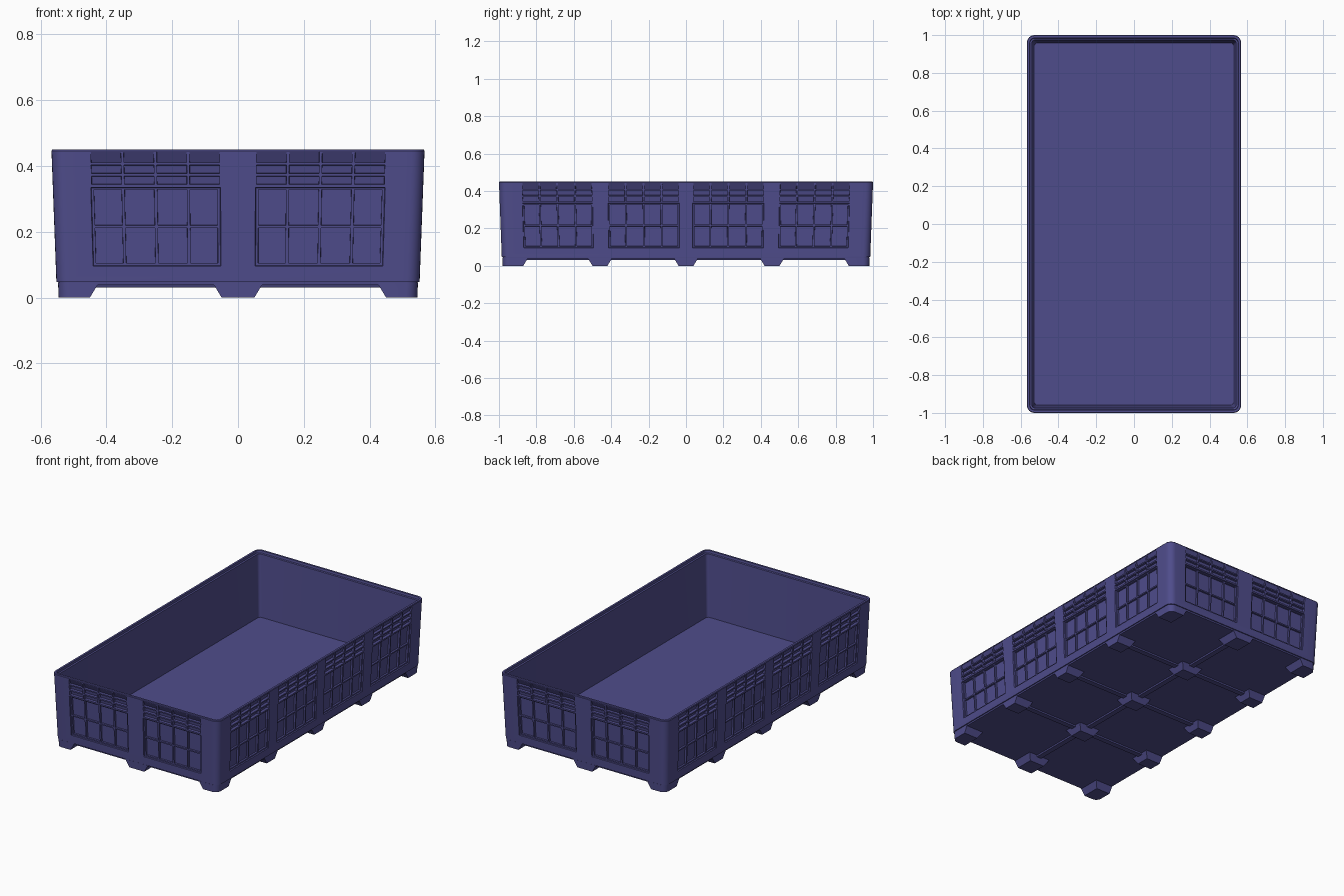
import bpy
import bmesh
import math

if "Cube" in bpy.data.objects:
    bpy.data.objects.remove(bpy.data.objects["Cube"], do_unlink=True)

plastic = bpy.data.materials.new("indigo plastic")
plastic.use_nodes = True
colour = (0.078, 0.073, 0.26, 1)
plastic.diffuse_color = colour
plastic.node_tree.nodes["Principled BSDF"].inputs["Base Color"].default_value = colour

HEIGHT = 0.45
HALF = (0.567, 1.0)          # half width and half length at the rim


def half(axis, z):
    """Half size of the tapered outer wall at height z."""
    return HALF[axis] - 0.037 * (HEIGHT - z)


def make_object(name, bm):
    bmesh.ops.recalc_face_normals(bm, faces=bm.faces)
    mesh = bpy.data.meshes.new(name)
    bm.to_mesh(mesh)
    bm.free()
    mesh.materials.append(plastic)
    obj = bpy.data.objects.new(name, mesh)
    bpy.context.collection.objects.link(obj)
    return obj


def add_prism(bm, lower, upper):
    """Close a solid between two matching loops of points."""
    a = [bm.verts.new(p) for p in lower]
    b = [bm.verts.new(p) for p in upper]
    bm.faces.new(a)
    bm.faces.new(b)
    for i in range(len(a)):
        j = (i + 1) % len(a)
        bm.faces.new((a[i], a[j], b[j], b[i]))
    return a, b


def rounded_loop(hx, hy, radius, z, steps=6):
    points = []
    for k, (sx, sy) in enumerate(((1, 1), (-1, 1), (-1, -1), (1, -1))):
        for i in range(steps + 1):
            t = math.pi / 2 * (k + i / steps)
            points.append((sx * (hx - radius) + radius * math.cos(t),
                           sy * (hy - radius) + radius * math.sin(t), z))
    return points


def rectangle(x0, x1, y0, y1, z):
    return [(x0, y0, z), (x1, y0, z), (x1, y1, z), (x0, y1, z)]


# Tub: loops of (inset from rim, corner radius, height), outside then inside
sections = [(0.022, 0.035, 0.038), (0.021, 0.035, 0.047), (0.015, 0.04, 0.047),
            (0.0, 0.04, 0.446), (0.003, 0.037, HEIGHT), (0.015, 0.025, HEIGHT),
            (0.017, 0.023, 0.436), (0.026, 0.018, 0.434), (0.041, 0.015, 0.055)]
bm = bmesh.new()
rings = [[bm.verts.new(p) for p in rounded_loop(HALF[0] - i, HALF[1] - i, r, z)]
         for i, r, z in sections]
for a, b in zip(rings, rings[1:]):
    for i in range(len(a)):
        j = (i + 1) % len(a)
        bm.faces.new((a[i], a[j], b[j], b[i]))
bm.faces.new(rings[0])
bm.faces.new(rings[-1])
tub = make_object("tub", bm)


def wall_point(axis, side, u, z, depth):
    """Point on a wall: u runs along it, depth goes inward."""
    across = side * (half(axis, z) - depth)
    along = u * half(1 - axis, z) / HALF[1 - axis]
    return (across, along, z) if axis == 0 else (along, across, z)


def wall_pocket(bm, wall, u0, u1, z0, z1, deep_low, deep_high, draft):
    """Cutter for a pocket whose sides narrow inward."""
    outer = [(u0, z0), (u1, z0), (u1, z1), (u0, z1)]
    inner = [(u0 + draft, z0 + draft, deep_low), (u1 - draft, z0 + draft, deep_low),
             (u1 - draft, z1 - draft, deep_high), (u0 + draft, z1 - draft, deep_high)]
    add_prism(bm, [wall_point(*wall, u, z, -0.004) for u, z in outer],
              [wall_point(*wall, u, z, d) for u, z, d in inner])


# Panels along each wall: axis the wall faces, then spans along it
spans = {0: [(0.035, 0.42), (0.5, 0.88)], 1: [(0.052, 0.452)]}
panels = [((axis, side), *sorted((s * a, s * b)))
          for axis in spans for side in (-1, 1)
          for a, b in spans[axis] for s in (-1, 1)]

frames, cells = bmesh.new(), bmesh.new()
for wall, u0, u1 in panels:
    # Shallow frame round the large grid
    wall_pocket(frames, wall, u0, u1, 0.094, 0.336, 0.007, 0.007, 0.003)
    step = (u1 - u0) / 4
    for i in range(4):
        a, b = u0 + i * step + 0.004, u0 + (i + 1) * step - 0.004
        left = a + (0.006 if i == 0 else 0)
        right = b - (0.006 if i == 3 else 0)
        # Two tall cells, two slots and a sloping top slot
        for z0, z1 in ((0.104, 0.212), (0.219, 0.329)):
            wall_pocket(cells, wall, left, right, z0, z1, 0.018, 0.018, 0.001)
        for z0, z1 in ((0.344, 0.369), (0.377, 0.403)):
            wall_pocket(cells, wall, a, b, z0, z1, 0.017, 0.014, 0.001)
        wall_pocket(cells, wall, a, b, 0.41, 0.443, 0.016, 0.002, 0.001)

for name, cutter_bm in (("frame_cutter", frames), ("cell_cutter", cells)):
    cutter = make_object(name, cutter_bm)
    cutter.hide_render = True
    bpy.context.view_layer.objects.active = tub
    cut = tub.modifiers.new(name, 'BOOLEAN')
    cut.operation = 'DIFFERENCE'
    cut.solver = 'EXACT'
    cut.object = cutter
    bpy.ops.object.modifier_apply(modifier=cut.name)
    bpy.data.objects.remove(cutter, do_unlink=True)

# Feet: a grid of blocks that flare toward the underside
foot_x = [(-0.545, -0.45), (-0.05, 0.05), (0.45, 0.545)]
foot_y = [(-0.98, -0.87), (-0.5, -0.42), (-0.04, 0.04), (0.42, 0.5), (0.87, 0.98)]


def flare(span, limit):
    return max(span[0] - 0.027, -limit), min(span[1] + 0.027, limit)


bm = bmesh.new()
for sx in foot_x:
    for sy in foot_y:
        lower, upper = add_prism(bm, rectangle(*sx, *sy, 0),
                                 rectangle(*flare(sx, 0.547), *flare(sy, 0.982), 0.045))
        # Round the outermost edge of each corner foot
        for a, b in zip(lower, upper):
            if abs(a.co.x) > 0.54 and abs(a.co.y) > 0.97:
                bmesh.ops.bevel(bm, geom=[bm.edges.get((a, b))], offset=0.035,
                                segments=6, profile=0.5, affect='EDGES')
                break
feet = make_object("feet", bm)

# Underside ribs joining the feet
bm = bmesh.new()
w = 0.02
rib_spans = [(-w, w, -0.9, 0.9)]
rib_spans += [(-0.5, 0.5, y - w, y + w) for y in (-0.46, 0, 0.46)]
for x0, x1, y0, y1 in rib_spans:
    add_prism(bm, rectangle(x0 + 0.004, x1 - 0.004, y0 + 0.004, y1 - 0.004, 0.03),
              rectangle(x0, x1, y0, y1, 0.04))
ribs = make_object("underside_ribs", bm)

# Smooth the rounded corners and keep the edges crisp
bpy.ops.object.select_all(action='DESELECT')
for obj in (tub, feet, ribs):
    obj.select_set(True)
bpy.context.view_layer.objects.active = tub
bpy.ops.object.shade_smooth_by_angle(angle=math.radians(30))
